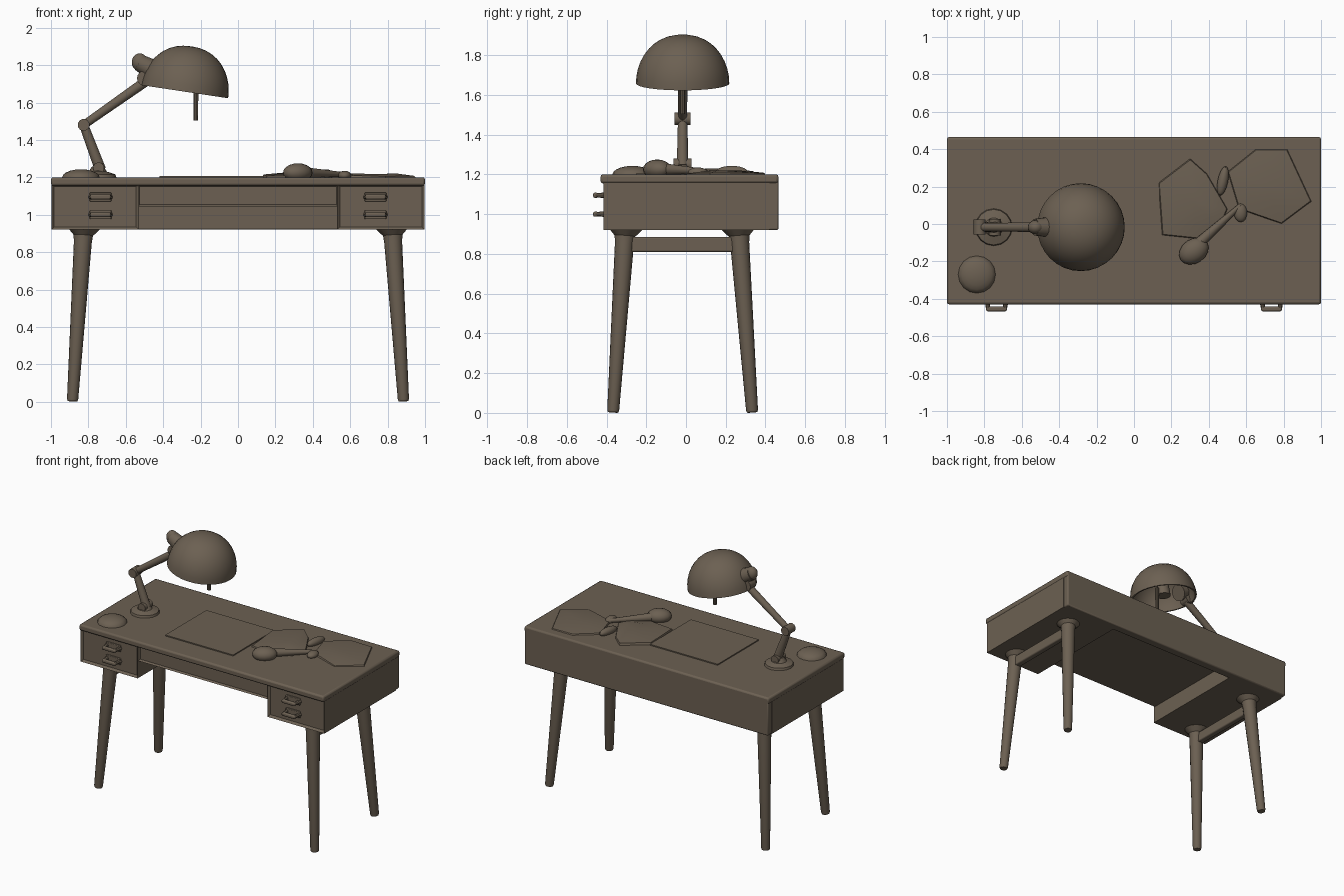
import bpy, bmesh, math, random
from mathutils import Vector, Matrix

random.seed(4)
old = bpy.data.objects.get("Cube")
if old:
    bpy.data.objects.remove(old, do_unlink=True)

BROWN = (0.15, 0.118, 0.085, 1)
mat = bpy.data.materials.new("dusty brown")
mat.use_nodes = True
mat.diffuse_color = BROWN
bsdf = mat.node_tree.nodes["Principled BSDF"]
bsdf.inputs["Base Color"].default_value = BROWN
bsdf.inputs["Roughness"].default_value = 0.8
parts = []


def finish(name, bm, bevel=0):
    bmesh.ops.recalc_face_normals(bm, faces=bm.faces)
    me = bpy.data.meshes.new(name)
    bm.to_mesh(me)
    bm.free()
    me.materials.append(mat)
    ob = bpy.data.objects.new(name, me)
    bpy.context.collection.objects.link(ob)
    if bevel:
        mod = ob.modifiers.new("Soft edges", "BEVEL")
        mod.width, mod.segments = bevel, 2
    parts.append(ob)
    return ob


def box(name, lo, hi, bevel=0, inset=None):
    """Box between two corners, optionally with a recessed front face."""
    bm = bmesh.new()
    lo, hi = Vector(lo), Vector(hi)
    bmesh.ops.create_cube(bm, size=1)
    for v in bm.verts:
        v.co = (lo + hi) / 2 + v.co * (hi - lo)
    if inset:
        bm.normal_update()
        front = [f for f in bm.faces if f.normal.y < -0.9]
        bmesh.ops.inset_region(bm, faces=front, thickness=inset, depth=-0.015)
    return finish(name, bm, bevel)


def lathe(name, profile, origin, axis=(0, 0, 1), sides=16):
    """Spin (radius, height) points around an axis."""
    bm = bmesh.new()
    verts = [bm.verts.new((r, 0, h)) for r, h in profile]
    edges = [bm.edges.new(pair) for pair in zip(verts, verts[1:])]
    bmesh.ops.spin(bm, geom=verts + edges, cent=(0, 0, 0), axis=(0, 0, 1),
                   angle=math.tau, steps=sides, use_duplicate=False)
    bmesh.ops.remove_doubles(bm, verts=bm.verts, dist=0.0005)
    turn = Vector((0, 0, 1)).rotation_difference(Vector(axis).normalized())
    bm.transform(Matrix.Translation(origin) @ turn.to_matrix().to_4x4())
    return finish(name, bm)


def rod(name, a, b, r1, r2, sides=14):
    a, b = Vector(a), Vector(b)
    n = (b - a).length
    return lathe(name, [(0, 0), (r1, 0), (r2, n), (0, n)], a, b - a, sides)


def blob(name, centre, size, turn=0):
    bm = bmesh.new()
    bmesh.ops.create_uvsphere(bm, u_segments=16, v_segments=10, radius=1)
    bm.transform(Matrix.Translation(centre) @ Matrix.Rotation(turn, 4, 'Z')
                 @ Matrix.Diagonal((*size, 1)))
    return finish(name, bm)


def paper(name, outline, peak):
    """Crumpled sheet: outline on the desk rising to an uneven middle."""
    bm = bmesh.new()
    n = len(outline)
    mid = sum((Vector(p) for p in outline), Vector((0, 0))) / n
    rings = []
    for scale, height in ((1, 0), (0.97, 0.4), (0.55, 0.7)):
        ring = []
        for p in outline:
            q = mid.lerp(Vector(p), scale)
            z = 1.198 + peak * height * random.uniform(0.6, 1.4)
            ring.append(bm.verts.new((q.x, q.y, z)))
        rings.append(ring)
    top = bm.verts.new((mid.x, mid.y, 1.198 + peak * 0.7))
    for i in range(n):
        j = (i + 1) % n
        for a, b in zip(rings, rings[1:]):
            bm.faces.new((a[i], a[j], b[j], b[i]))
        bm.faces.new((rings[-1][i], rings[-1][j], top))
    bm.faces.new(rings[0])
    return finish(name, bm)


# Desk body
box("desk_top", (-1, -0.43, 1.155), (1, 0.465, 1.2), 0.012)
box("back_panel", (-0.995, 0.40, 0.92), (0.995, 0.465, 1.18), 0.008)
box("centre_drawer", (-0.535, -0.405, 1.045), (0.535, 0.41, 1.16), inset=0.012)

for s, side in ((-1, "right"), (1, "left")):
    # Drawer block with recessed front
    x0, x1 = sorted((s * 0.53, s * 0.997))
    box(side + "_drawer_block", (x0, -0.415, 0.92), (x1, 0.42, 1.165), inset=0.02)

    # Bowed drawer pulls
    for z in (1.0, 1.095):
        cx = s * 0.735
        for end in (-1, 1):
            rod(side + "_pull_post", (cx + end * 0.052, -0.39, z),
                (cx + end * 0.045, -0.455, z), 0.015, 0.011, 8)
        box(side + "_pull_bar", (cx - 0.055, -0.467, z - 0.013),
            (cx + 0.055, -0.442, z + 0.013), 0.008)
        box(side + "_pull_plate", (cx - 0.058, -0.412, z - 0.024),
            (cx + 0.058, -0.395, z + 0.024), 0.004)

    # Splayed tapered legs with flared tops
    for top_y, foot_y, end in ((-0.305, -0.367, "front"), (0.265, 0.333, "back")):
        foot = Vector((s * 0.885, foot_y, 0.003))
        axis = Vector((s * 0.825, top_y, 0.925)) - foot
        n = axis.length
        lathe(f"{end}_{side}_leg",
              [(0, 0), (0.026, 0), (0.03, 0.012), (0.048, n - 0.07),
               (0.052, n - 0.035), (0.085, n), (0, n)], foot, axis)
    box(side + "_side_rail", (s * 0.835 - 0.022, -0.31, 0.81),
        (s * 0.835 + 0.022, 0.27, 0.885), 0.008)

# Lamp stand and jointed arm
Y = -0.017
lathe("lamp_base", [(0, 0), (0.1, 0), (0.095, 0.018), (0.05, 0.032), (0.03, 0.06),
                    (0, 0.065)], (-0.75, Y, 1.198))
elbow, neck = (-0.825, Y, 1.48), (-0.49, Y, 1.715)
rod("lamp_lower_arm", (-0.735, Y, 1.24), elbow, 0.03, 0.024)
rod("lamp_upper_arm", elbow, neck, 0.022, 0.027)
rod("lamp_elbow", (-0.825, Y - 0.04, 1.48), (-0.825, Y + 0.04, 1.48), 0.032, 0.032)
rod("lamp_foot_joint", (-0.745, Y - 0.045, 1.25), (-0.745, Y + 0.045, 1.25), 0.03, 0.03)

# Lamp head: tilted hollow dome, neck knob and pull switch
tilt = Vector((math.sin(0.15), 0, math.cos(0.15)))
R, H = 0.235, 0.245
arc = [math.radians(a) for a in range(0, 91, 9)]
outer = [(R * math.cos(a) ** 0.9 if a < 1.5 else 0, H * math.sin(a)) for a in arc]
inner = [(r * 0.95, h * 0.95) for r, h in reversed(outer)]
lathe("lamp_shade", outer + inner + outer[:1], (-0.285, Y, 1.658), tilt, 32)
rod("lamp_neck", (-0.53, Y, 1.815), (-0.42, Y, 1.755), 0.045, 0.06)
blob("lamp_knob", (-0.525, Y, 1.815), (0.043, 0.038, 0.048))
rod("lamp_neck_joint", (-0.5, Y - 0.035, 1.73), (-0.5, Y + 0.035, 1.73), 0.04, 0.04)
rod("lamp_socket", (-0.27, Y, 1.86), (-0.285, Y, 1.68), 0.03, 0.05)
rod("lamp_switch", (-0.225, Y, 1.505), (-0.225, Y, 1.72), 0.012, 0.013, 10)

# Things on the desk
box("desk_pad", (-0.42, -0.25, 1.195), (0.135, 0.23, 1.208))
paper("crumpled_paper", [(0.13, 0.22), (0.3, 0.35), (0.39, 0.27), (0.5, 0.08),
                         (0.46, -0.02), (0.34, -0.08), (0.15, -0.06)], 0.035)
paper("open_sheet", [(0.5, 0.28), (0.65, 0.4), (0.82, 0.4), (0.95, 0.12),
                     (0.79, 0.0), (0.56, 0.08)], 0.025)
blob("round_stone", (-0.84, -0.27, 1.2), (0.1, 0.1, 0.043))
blob("pen_rest", (0.32, -0.145, 1.225), (0.085, 0.065, 0.05), 0.6)
rod("pen", (0.35, -0.1, 1.225), (0.57, 0.1, 1.215), 0.03, 0.012)
blob("small_pebble", (0.57, 0.06, 1.21), (0.035, 0.05, 0.025))
blob("paper_curl", (0.475, 0.23, 1.215), (0.028, 0.08, 0.028), -0.2)

# Smooth shading with sharp edges kept
bpy.ops.object.select_all(action='DESELECT')
for ob in parts:
    ob.select_set(True)
bpy.context.view_layer.objects.active = parts[0]
bpy.ops.object.shade_smooth_by_angle(angle=math.radians(35))
